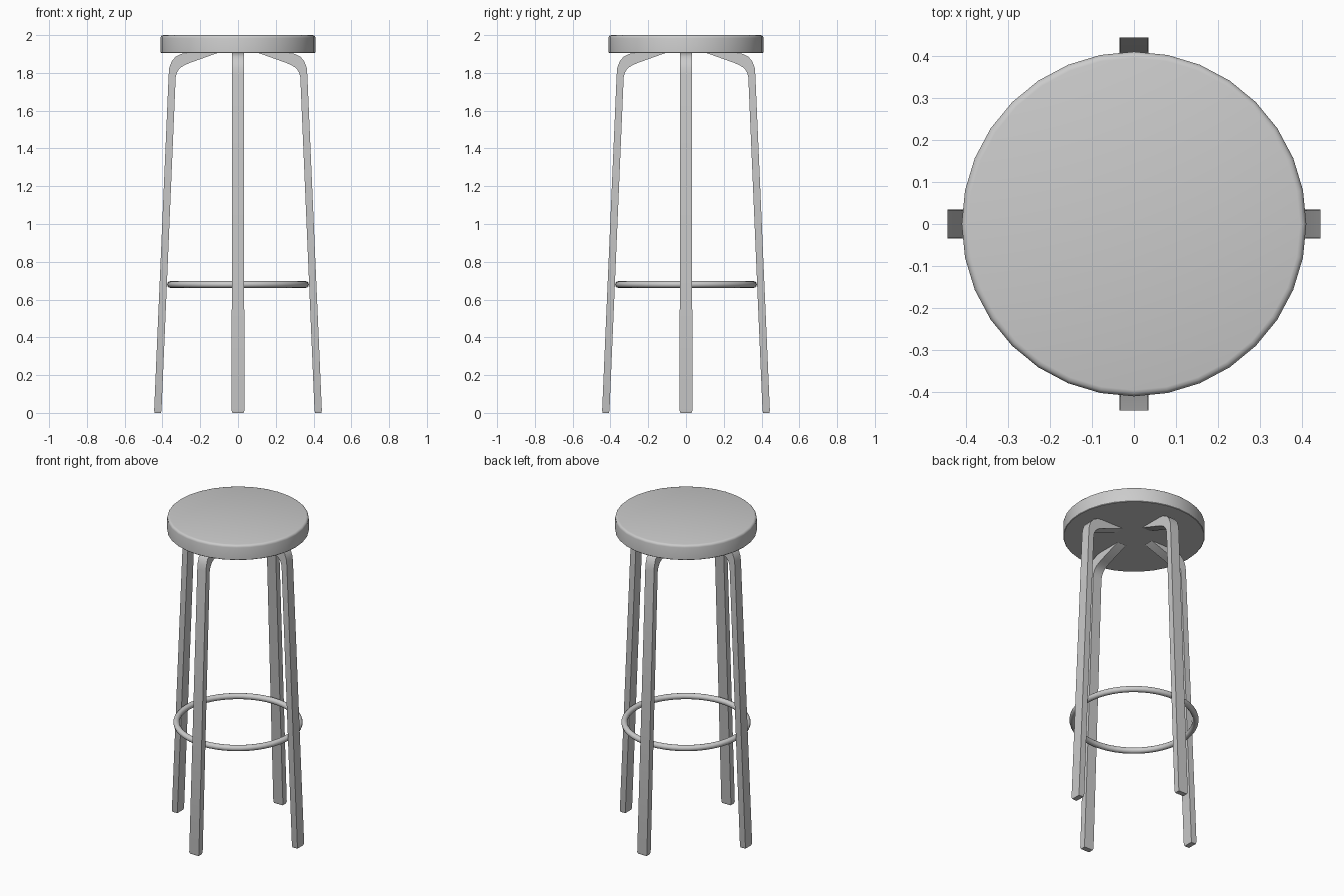
import bpy, bmesh, math
from mathutils import Matrix

if "Cube" in bpy.data.objects:
    bpy.data.objects.remove(bpy.data.objects["Cube"])

grey = bpy.data.materials.new("light grey")
grey.diffuse_color = (0.6, 0.6, 0.6, 1)
grey.use_nodes = True
grey.node_tree.nodes["Principled BSDF"].inputs["Base Color"].default_value = grey.diffuse_color


def finish(bm, name, angle=35):
    bmesh.ops.recalc_face_normals(bm, faces=bm.faces)
    me = bpy.data.meshes.new(name)
    bm.to_mesh(me)
    bm.free()
    me.materials.append(grey)
    ob = bpy.data.objects.new(name, me)
    bpy.context.collection.objects.link(ob)
    bpy.ops.object.select_all(action='DESELECT')
    ob.select_set(True)
    bpy.context.view_layer.objects.active = ob
    bpy.ops.object.shade_smooth_by_angle(angle=math.radians(angle))
    return ob


def lathe(name, profile, steps, closed):
    """Spin an (r, z) profile around the vertical axis."""
    bm = bmesh.new()
    vs = [bm.verts.new((r, 0, z)) for r, z in profile]
    pairs = list(zip(vs, vs[1:]))
    if closed:
        pairs.append((vs[-1], vs[0]))
    es = [bm.edges.new(p) for p in pairs]
    bmesh.ops.spin(bm, geom=vs + es, cent=(0, 0, 0), axis=(0, 0, 1),
                   angle=2 * math.pi, steps=steps)
    bmesh.ops.remove_doubles(bm, verts=bm.verts, dist=1e-5)
    return finish(bm, name)


# Round seat with a softened top edge
R, T, B = 0.41, 2.0, 0.015
edge = [(R - B + B * math.cos(a), T - B + B * math.sin(a))
        for a in (math.radians(d) for d in (0, 30, 60, 90))]
lathe("seat", [(0, 1.905), (R - 0.003, 1.905), (R, 1.908)] + edge + [(0, T)], 32, False)

# Footrest ring
tube = [(0.357 + 0.018 * math.cos(i * math.pi / 6), 0.68 + 0.018 * math.sin(i * math.pi / 6))
        for i in range(12)]
lathe("footrest_ring", tube, 48, True)

# Bent legs: outer and inner side of the profile, as (radius, z)
outer = [(0.444, 0.012), (0.367, 1.79), (0.364, 1.825), (0.352, 1.860),
         (0.330, 1.886), (0.300, 1.901), (0.260, 1.906), (0.110, 1.906)]
inner = [(0.405, 0.012), (0.330, 1.775), (0.325, 1.797), (0.315, 1.816),
         (0.300, 1.831), (0.280, 1.842), (0.255, 1.853), (0.112, 1.904)]
outer.insert(0, (0.441, 0.0))
inner.insert(0, (0.408, 0.0))


def half_width(z):
    return 0.030 if z < 0.005 else 0.034 - 0.003 * min(z / 1.8, 1)


for n, side in enumerate(("right", "back", "left", "front")):
    bm = bmesh.new()
    rings = []
    for (ro, zo), (ri, zi) in zip(outer, inner):
        w = half_width(zo)
        rings.append([bm.verts.new(c) for c in
                      ((ro, -w, zo), (ro, w, zo), (ri, w, zi), (ri, -w, zi))])
    for a, b in zip(rings, rings[1:]):
        for i in range(4):
            j = (i + 1) % 4
            bm.faces.new((a[i], a[j], b[j], b[i]))
    bm.faces.new(rings[0])
    bm.faces.new(rings[-1])
    bm.transform(Matrix.Rotation(n * math.pi / 2, 4, 'Z'))
    finish(bm, side + "_leg", 30)
